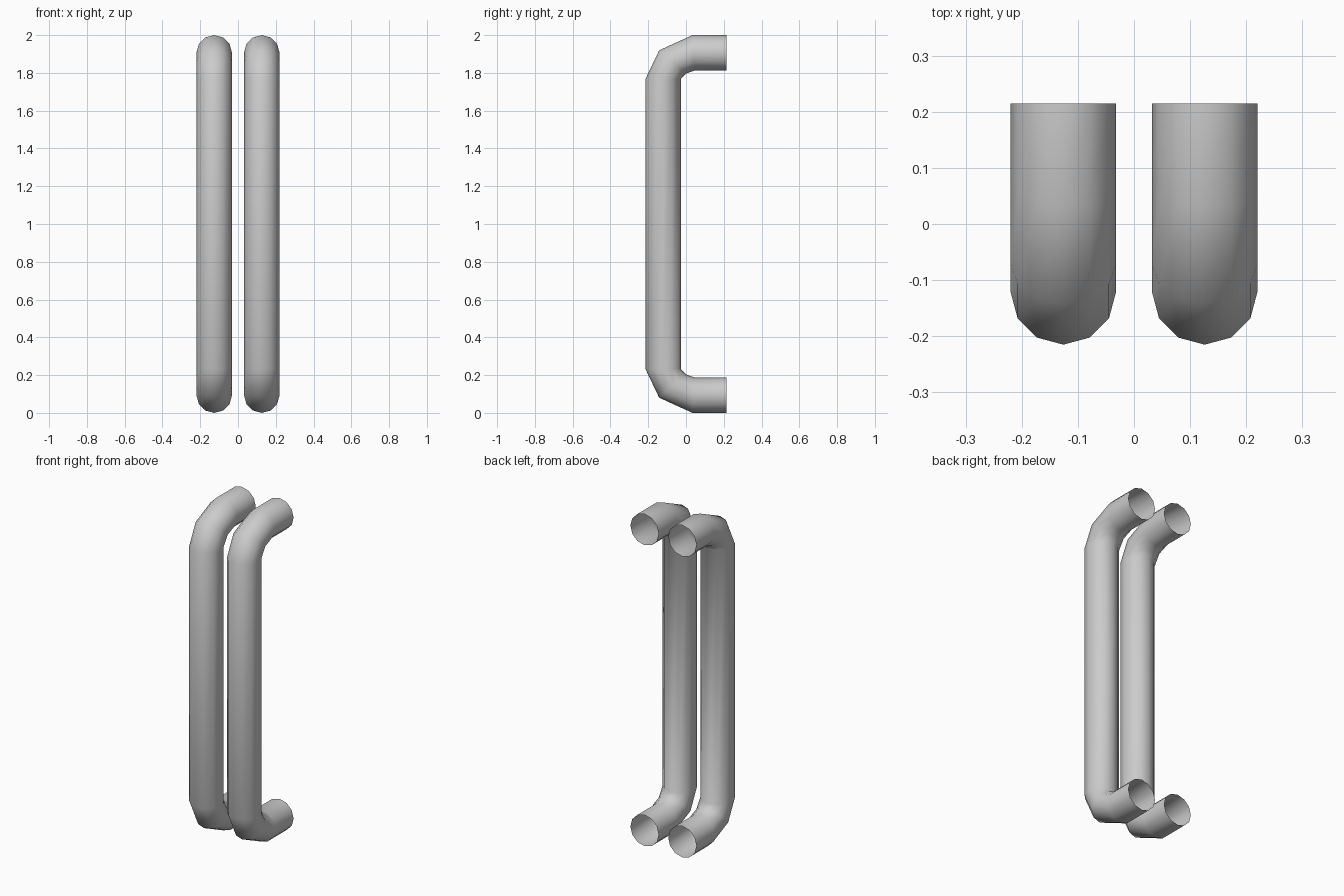
import bpy, bmesh
from math import sin, cos, pi, radians
from mathutils import Vector

cube = bpy.data.objects.get("Cube")
if cube:
    bpy.data.objects.remove(cube, do_unlink=True)

RADIUS, SIDES, HEIGHT = 0.094, 12, 2.0

metal = bpy.data.materials.new("grey metal")
metal.use_nodes = True
colour = (0.6, 0.6, 0.6, 1)
metal.diffuse_color = colour
metal.node_tree.nodes["Principled BSDF"].inputs["Base Color"].default_value = colour

# Upper half of the bar: centre y, centre z, tilt of the ring in degrees
upper = [(-0.121, 1.767, 0), (-0.071, 1.858, 41), (0.039, 1.906, 87), (0.215, 1.906, 90)]
lower = [(y, HEIGHT - z, -tilt) for y, z, tilt in reversed(upper)]


def ring(bm, y, z, tilt):
    """A circle of vertices, tipped about the x axis."""
    t = radians(tilt)
    across = Vector((0, -cos(t), sin(t)))
    verts = []
    for i in range(SIDES):
        a = 2 * pi * i / SIDES
        offset = Vector((1, 0, 0)) * sin(a) + across * cos(a)
        verts.append(bm.verts.new(Vector((0, y, z)) + offset * RADIUS))
    return verts


def handle(name, x):
    """An open-ended tube bent back at the top and bottom."""
    bm = bmesh.new()
    rings = [ring(bm, *station) for station in lower + upper]
    for a, b in zip(rings, rings[1:]):
        for i in range(SIDES):
            j = (i + 1) % SIDES
            bm.faces.new((a[i], a[j], b[j], b[i])).smooth = True
    bmesh.ops.recalc_face_normals(bm, faces=bm.faces)
    mesh = bpy.data.meshes.new(name)
    bm.to_mesh(mesh)
    bm.free()
    mesh.materials.append(metal)
    obj = bpy.data.objects.new(name, mesh)
    obj.location.x = x
    bpy.context.collection.objects.link(obj)


# Pair of door handles
for side, x in (("left", 0.126), ("right", -0.126)):
    handle(side + "_handle", x)
